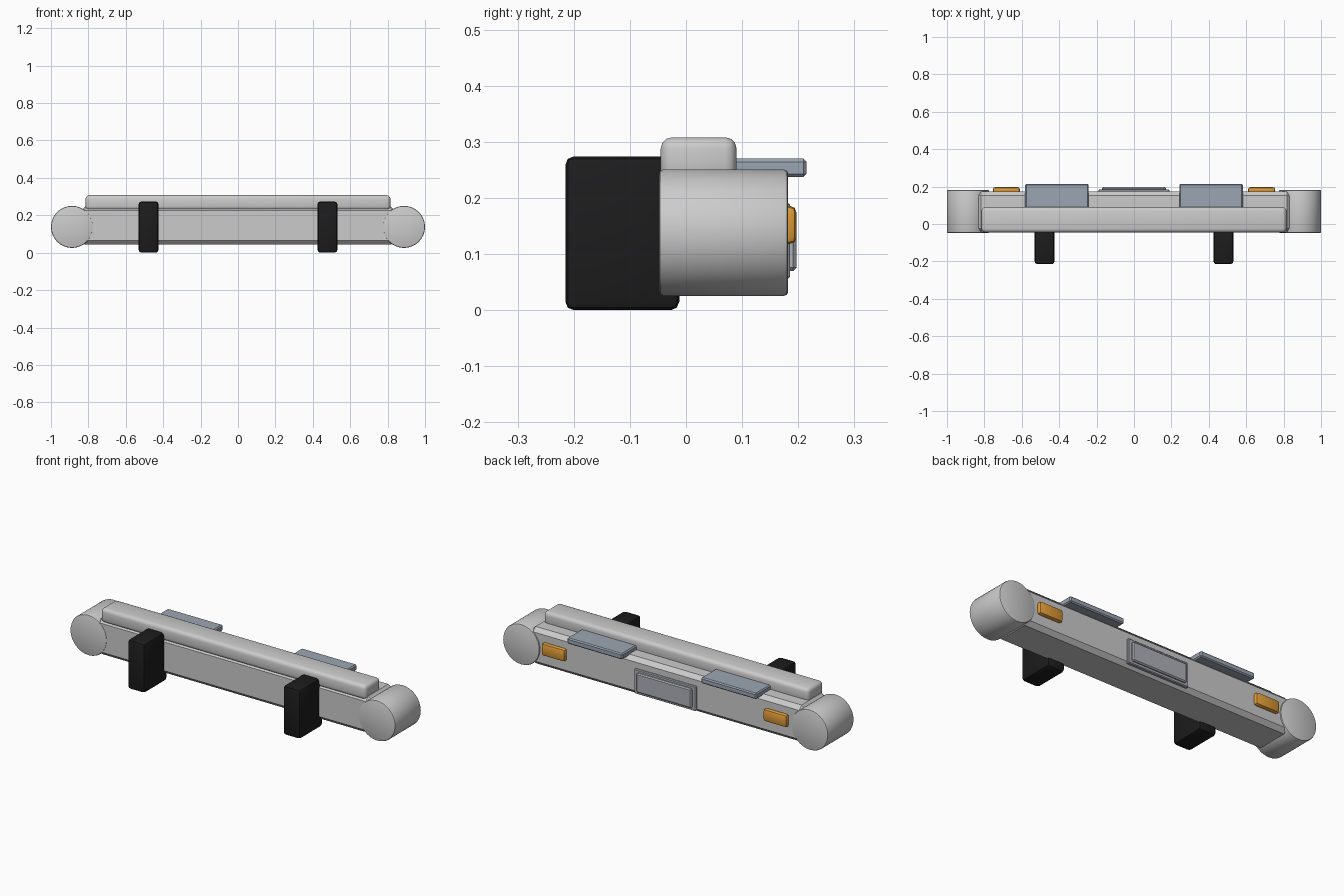
import bpy, math

if "Cube" in bpy.data.objects:
    bpy.data.objects.remove(bpy.data.objects["Cube"])


def material(name, rgb):
    m = bpy.data.materials.new(name)
    m.diffuse_color = (*rgb, 1)
    m.use_nodes = True
    m.node_tree.nodes["Principled BSDF"].inputs["Base Color"].default_value = m.diffuse_color
    return m


BLACK = material("black_rubber", (0.012, 0.012, 0.013))
AMBER = material("amber_lens", (0.75, 0.33, 0.04))
SLATE = material("slate_metal", (0.33, 0.38, 0.45))
PANEL = material("panel_grey", (0.42, 0.44, 0.48))


def finish(o, name, bevel, segments, mat):
    o.name = name
    bpy.ops.object.transform_apply(location=False, rotation=True, scale=True)
    b = o.modifiers.new("bevel", 'BEVEL')
    b.width, b.segments = bevel, segments
    b.limit_method, b.angle_limit = 'ANGLE', math.radians(40)
    bpy.ops.object.modifier_apply(modifier=b.name)
    bpy.ops.object.shade_smooth_by_angle(angle=math.radians(30))
    if mat:
        o.data.materials.append(mat)
    return o


def box(name, x, y, z, bevel, segments=2, mat=None):
    """Bevelled box from (min, max) ranges."""
    bpy.ops.mesh.primitive_cube_add(size=1, location=[(r[0] + r[1]) / 2 for r in (x, y, z)])
    o = bpy.context.object
    o.scale = [r[1] - r[0] for r in (x, y, z)]
    return finish(o, name, bevel, segments, mat)


# Main beam and top pad
box("bumper_beam", (-0.84, 0.84), (-0.045, 0.175), (0.043, 0.247), 0.022, 1)
box("top_rail", (-0.815, 0.815), (-0.045, 0.09), (0.228, 0.308), 0.02, 3)

# Rear panel: backing frame and raised centre
box("panel_frame", (-0.19, 0.19), (0.165, 0.185), (0.055, 0.192), 0.004, 1, PANEL)
box("panel_plate", (-0.17, 0.17), (0.175, 0.197), (0.07, 0.177), 0.006, 1, PANEL)

for side, s in (("left", -1), ("right", 1)):
    # Rounded end caps
    bpy.ops.mesh.primitive_cylinder_add(vertices=32, radius=0.1125, depth=0.23,
                                        location=(s * 0.8875, 0.067, 0.138),
                                        rotation=(math.pi / 2, 0, 0))
    finish(bpy.context.object, f"{side}_end_cap", 0.007, 2, None)

    def span(a, b):
        return sorted((s * a, s * b))

    # Front guards, step plates and marker lamps
    box(f"{side}_guard", span(0.425, 0.531), (-0.215, -0.012), (0, 0.274), 0.015, 2, BLACK)
    box(f"{side}_step_plate", span(0.242, 0.582), (0.07, 0.215), (0.237, 0.27), 0.006, 1, SLATE)
    box(f"{side}_marker_lamp", span(0.61, 0.755), (0.165, 0.197), (0.118, 0.186), 0.012, 2, AMBER)
